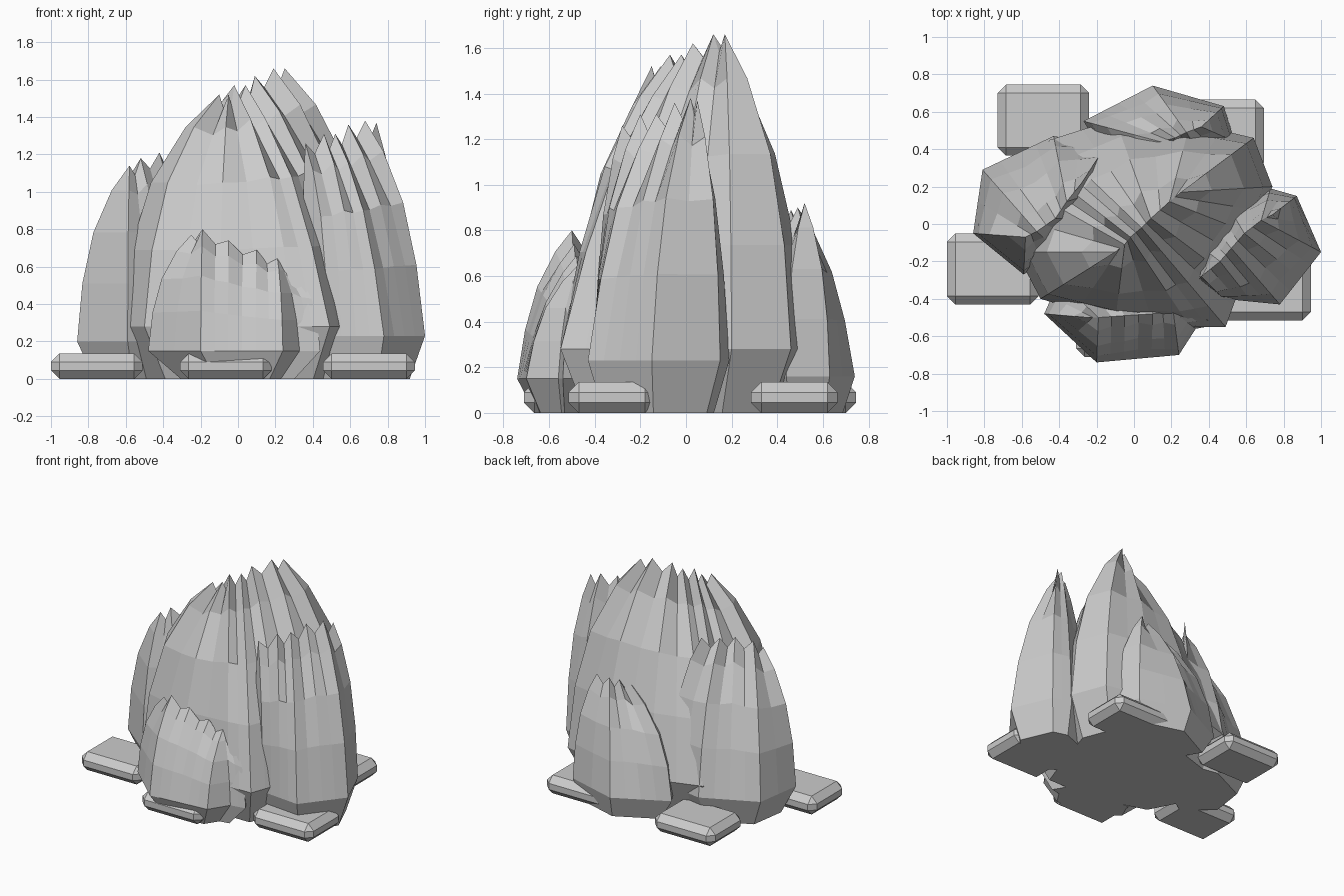
import bpy, bmesh
from mathutils import Vector

if "Cube" in bpy.data.objects:
    bpy.data.objects.remove(bpy.data.objects["Cube"])


def rock(name, outline, waist, peaks, drop, foot):
    """Faceted boulder: undercut foot, widest outline at the waist, rising to a toothed ridge.
    Outline corners run to ridge peaks; a groove runs down between neighbouring peaks."""
    pk = [Vector(p) for p in peaks]
    pts = [Vector((x, y, 0)) for x, y in outline]
    mid = sum(pts, Vector()) / len(pts)
    axis = (pk[-1] - pk[0])
    axis.z = 0
    proj = [p.dot(axis) for p in pts]
    lo, hi = min(proj), max(proj)
    idx = [round((v - lo) / (hi - lo) * (len(pk) - 1)) for v in proj]

    # columns: (outline point, ridge position in half steps)
    cols = []
    for i, p in enumerate(pts):
        j = (i + 1) % len(pts)
        steps = max(1, abs(idx[j] - idx[i]) * 2)
        for s in range(steps):
            cols.append((p.lerp(pts[j], s / steps),
                         idx[i] * 2 + round((idx[j] - idx[i]) * 2 * s / steps)))

    def crest(h):
        if h % 2 == 0:
            return pk[h // 2]
        v = (pk[h // 2] + pk[h // 2 + 1]) / 2
        v.z -= drop
        return v

    # height fraction, inward fraction on the broad sides / at the ridge ends, groove depth
    levels = [(0.33, 0.21, 0.10, 0.0), (0.62, 0.45, 0.31, 0.02), (0.86, 0.76, 0.66, 0.06)]
    bm = bmesh.new()
    grid = []
    for p, h in cols:
        r = crest(h)
        groove = h % 2
        end = abs(h / (len(pk) - 1) - 1)
        b = mid.lerp(p, foot)
        line = [b, Vector((p.x, p.y, waist))]
        for s, side_f, end_f, g in levels:
            f = side_f + (end_f - side_f) * end
            q = p.lerp(Vector((r.x, r.y, 0)), f + g * groove)
            q.z = waist + (r.z + drop * groove - waist) * s - drop * groove * s ** 4
            line.append(q)
        line.append(r)
        grid.append([bm.verts.new(v) for v in line])
    n = len(grid)
    for i in range(n):
        a, c = grid[i], grid[(i + 1) % n]
        for k in range(len(a) - 1):
            bm.faces.new((a[k], c[k], c[k + 1], a[k + 1]))
    bm.faces.new([g[0] for g in reversed(grid)])
    bmesh.ops.remove_doubles(bm, verts=bm.verts, dist=0.0005)
    bmesh.ops.recalc_face_normals(bm, faces=bm.faces)
    me = bpy.data.meshes.new(name)
    bm.to_mesh(me)
    bm.free()
    bpy.context.collection.objects.link(bpy.data.objects.new(name, me))


# Tall central rock
rock("main_rock",
     [(-0.63, -0.15), (-0.5, -0.4), (-0.1, -0.52), (0.3, -0.55), (0.49, -0.55), (0.57, -0.33),
      (0.74, 0.2), (0.64, 0.46), (0.3, 0.54), (-0.1, 0.56), (-0.45, 0.45), (-0.6, 0.2)],
     0.28,
     [(-0.1, -0.15, 1.52), (-0.05, -0.11, 1.52), (-0.02, -0.07, 1.57), (0.04, -0.02, 1.57),
      (0.09, 0.03, 1.62), (0.19, 0.12, 1.66), (0.25, 0.17, 1.66)], 0.08, 0.8)

# Right rock
rock("right_rock",
     [(0.34, -0.3), (0.48, -0.4), (0.78, -0.43), (1.0, -0.15), (0.87, 0.15),
      (0.73, 0.19), (0.5, 0.1), (0.33, -0.1)],
     0.23,
     [(0.36, -0.28, 1.26), (0.46, -0.2, 1.31), (0.52, -0.13, 1.31),
      (0.59, -0.05, 1.36), (0.68, 0.02, 1.38), (0.74, 0.05, 1.37)], 0.08, 0.78)

# Left rock
rock("left_rock",
     [(-0.86, -0.05), (-0.59, -0.27), (-0.4, -0.15), (-0.1, 0.2), (-0.15, 0.42),
      (-0.43, 0.47), (-0.81, 0.29)],
     0.2,
     [(-0.58, -0.07, 1.14), (-0.52, -0.04, 1.18), (-0.42, 0.03, 1.21),
      (-0.36, 0.12, 1.22), (-0.28, 0.22, 1.24)], 0.07, 0.76)

# Low front rock
rock("front_rock",
     [(-0.48, -0.48), (-0.2, -0.74), (0.24, -0.7), (0.33, -0.56), (0.44, -0.54),
      (0.3, -0.3), (-0.4, -0.3)],
     0.15,
     [(-0.25, -0.5, 0.77), (-0.19, -0.5, 0.8), (-0.05, -0.49, 0.74),
      (0.1, -0.48, 0.69), (0.21, -0.47, 0.65), (0.29, -0.46, 0.6)], 0.05, 0.66)

# Low back rock
rock("back_rock",
     [(0.54, 0.44), (0.48, 0.63), (0.1, 0.74), (-0.27, 0.55), (-0.15, 0.35), (0.4, 0.3)],
     0.16,
     [(0.36, 0.52, 0.92), (0.28, 0.49, 0.9), (0.22, 0.46, 0.89), (0.14, 0.44, 0.87)], 0.06, 0.78)

# Flat chamfered slabs around the foot
slabs = [("back_left", -0.485, 0.555), ("back_right", 0.45, 0.475), ("left", -0.755, -0.24),
         ("front", -0.065, -0.52), ("right", 0.7, -0.325)]
for name, x, y in slabs:
    bm = bmesh.new()
    bmesh.ops.create_cube(bm, size=1)
    bmesh.ops.scale(bm, vec=(0.49, 0.38, 0.135), verts=bm.verts)
    bmesh.ops.translate(bm, vec=(x, y, 0.0675), verts=bm.verts)
    bmesh.ops.bevel(bm, geom=bm.edges[:], offset=0.045, segments=1, affect='EDGES')
    me = bpy.data.meshes.new(name + "_slab")
    bm.to_mesh(me)
    bm.free()
    bpy.context.collection.objects.link(bpy.data.objects.new(name + "_slab", me))
